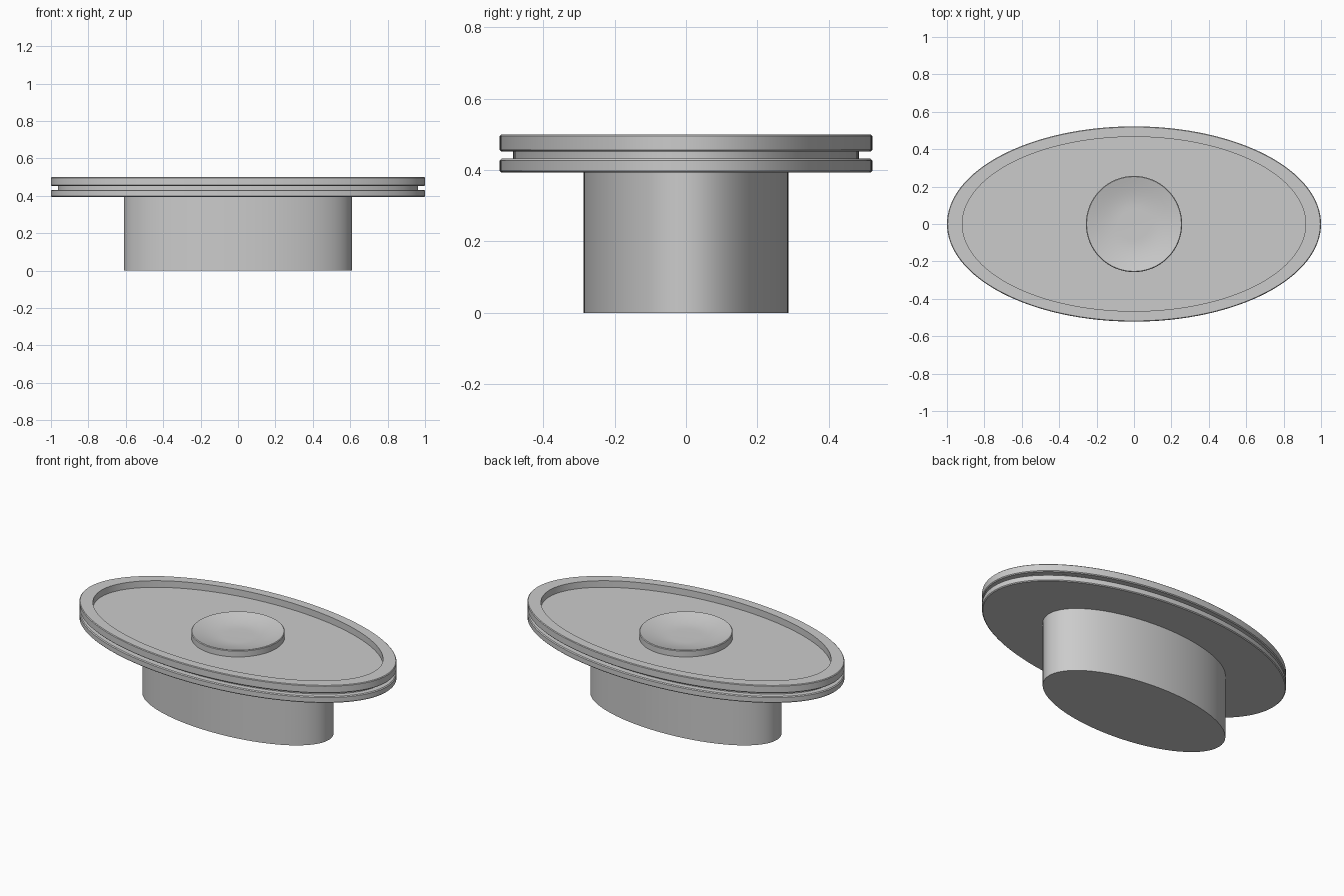
import bpy, bmesh, math

if "Cube" in bpy.data.objects:
    bpy.data.objects.remove(bpy.data.objects["Cube"])

SEGS = 128


def loft(name, rings):
    """Closed solid from stacked ellipses given as (half_x, half_y, z)."""
    bm = bmesh.new()
    loops = []
    for a, b, z in rings:
        loops.append([bm.verts.new((a * math.cos(2 * math.pi * i / SEGS),
                                    b * math.sin(2 * math.pi * i / SEGS), z))
                      for i in range(SEGS)])
    for lo, hi in zip(loops, loops[1:]):
        for i in range(SEGS):
            j = (i + 1) % SEGS
            bm.faces.new((lo[i], lo[j], hi[j], hi[i]))
    bm.faces.new(loops[0][::-1])
    bm.faces.new(loops[-1])
    bmesh.ops.recalc_face_normals(bm, faces=bm.faces)
    mesh = bpy.data.meshes.new(name)
    bm.to_mesh(mesh)
    bm.free()
    obj = bpy.data.objects.new(name, mesh)
    bpy.context.collection.objects.link(obj)
    bpy.ops.object.select_all(action='DESELECT')
    obj.select_set(True)
    bpy.context.view_layer.objects.active = obj
    bpy.ops.object.shade_smooth_by_angle(angle=math.radians(30))
    return obj


def inset(d, z):
    """Ring of the table top outline, moved inward by d."""
    return (1.0 - d, 0.522 - d, z)


# Oval pedestal
loft("pedestal", [(0.61, 0.287, 0.0), (0.61, 0.287, 0.395)])

# Lower slab of the top
loft("lower_slab", [inset(0.005, 0.393), inset(0, 0.398), inset(0, 0.427),
                    inset(0.005, 0.432)])

# Recessed band between the slabs
loft("groove_band", [inset(0.038, 0.43), inset(0.038, 0.455)])

# Upper slab with raised rim and sunken floor
loft("upper_slab", [inset(0.005, 0.452), inset(0, 0.457), inset(0, 0.496),
                    inset(0.004, 0.5), (0.918, 0.466, 0.5),
                    (0.918, 0.466, 0.46)])

# Round centre tray, gently dished towards a flat middle
R, r = 0.257, 0.085
dish = [(R, R, 0.459), (R, R, 0.495), (R - 0.004, R - 0.004, 0.499)]
for k in range(1, 9):
    t = k / 8
    rad = (R - 0.004) + (r - R + 0.004) * t
    dish.append((rad, rad, 0.499 - 0.029 * math.sin(t * math.pi / 2)))
loft("centre_tray", dish)
